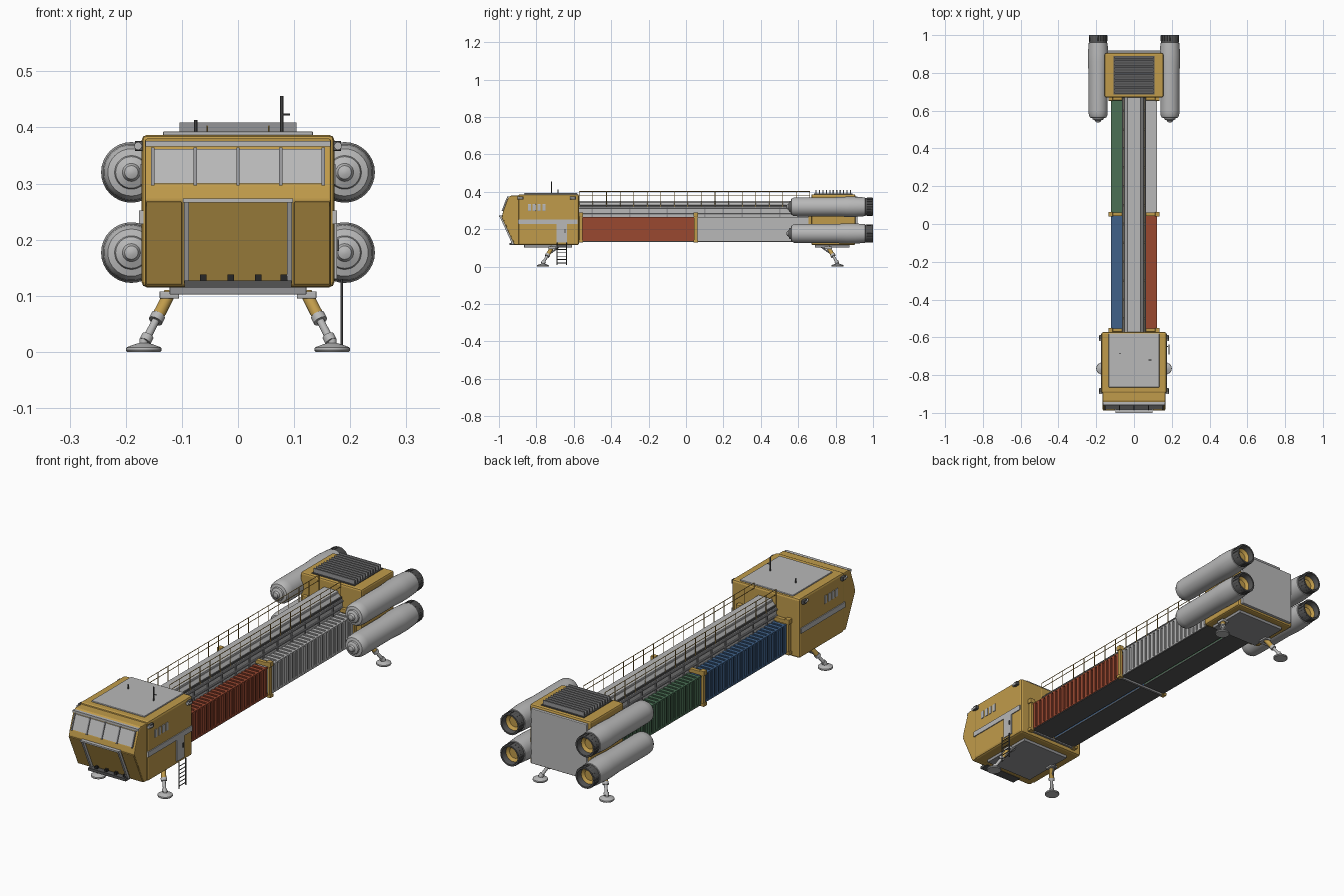
import bpy, bmesh, math
from mathutils import Vector, Matrix

cube = bpy.data.objects.get("Cube")
if cube:
    bpy.data.objects.remove(cube, do_unlink=True)


def material(name, r, g, b):
    m = bpy.data.materials.new(name)
    m.use_nodes = True
    m.diffuse_color = (r, g, b, 1)
    m.node_tree.nodes["Principled BSDF"].inputs["Base Color"].default_value = (r, g, b, 1)
    return m


YELLOW = material("ochre yellow", .53, .33, .07)
LIGHT = material("light grey", .48, .48, .48)
MID = material("mid grey", .3, .3, .31)
DARK = material("dark grey", .09, .09, .09)
BLACK = material("black", .02, .02, .02)
RED = material("rust red", .32, .065, .03)
GREEN = material("dull green", .07, .16, .09)
BLUE = material("dull blue", .05, .12, .25)


def finish(name, bm, mats, bevel=0, smooth=False):
    bmesh.ops.recalc_face_normals(bm, faces=bm.faces)
    mesh = bpy.data.meshes.new(name)
    bm.to_mesh(mesh)
    bm.free()
    ob = bpy.data.objects.new(name, mesh)
    bpy.context.collection.objects.link(ob)
    for m in mats if isinstance(mats, list) else [mats]:
        mesh.materials.append(m)
    if bevel:
        mod = ob.modifiers.new("bevel", 'BEVEL')
        mod.width, mod.segments = bevel, 2
    if smooth:
        bpy.ops.object.select_all(action='DESELECT')
        ob.select_set(True)
        bpy.context.view_layer.objects.active = ob
        bpy.ops.object.shade_smooth_by_angle(angle=math.radians(35))
    return ob


def boxes(name, mat, spans, bevel=0):
    """Each span is x0, x1, y0, y1, z0, z1."""
    bm = bmesh.new()
    for x0, x1, y0, y1, z0, z1 in spans:
        m = Matrix.Translation(((x0 + x1) / 2, (y0 + y1) / 2, (z0 + z1) / 2))
        m = m @ Matrix.Diagonal((abs(x1 - x0), abs(y1 - y0), abs(z1 - z0), 1))
        bmesh.ops.create_cube(bm, size=1, matrix=m)
    return finish(name, bm, mat, bevel)


def tubes(name, mat, rods, sides=8):
    """Each rod is start, end, radius."""
    bm = bmesh.new()
    for a, b, r in rods:
        a, b = Vector(a), Vector(b)
        d = b - a
        m = Matrix.Translation((a + b) / 2) @ d.to_track_quat('Z', 'Y').to_matrix().to_4x4()
        bmesh.ops.create_cone(bm, cap_ends=True, segments=sides, radius1=r, radius2=r,
                              depth=d.length, matrix=m)
    return finish(name, bm, mat, 0, sides > 6)


def prism(name, mat, profile, axis, a, b, bevel=0):
    """Extrude a profile along x (profile is y, z) or along y (profile is x, z)."""
    bm = bmesh.new()
    place = (lambda p, t: (t, p[0], p[1])) if axis == 'x' else (lambda p, t: (p[0], t, p[1]))
    ends = [[bm.verts.new(place(p, t)) for p in profile] for t in (a, b)]
    n = len(profile)
    for ring in ends:
        bm.faces.new(ring)
    for i in range(n):
        j = (i + 1) % n
        bm.faces.new((ends[0][i], ends[0][j], ends[1][j], ends[1][i]))
    return finish(name, bm, mat, bevel)


def lathe(name, mats, profile, centre, axis, rule=None, sides=32):
    """Spin (radius, height) points round the y or z axis."""
    bm = bmesh.new()
    rings = []
    for r, h in profile:
        ring = []
        for k in range(sides):
            c, s = r * math.cos(k * math.tau / sides), r * math.sin(k * math.tau / sides)
            ring.append(bm.verts.new(Vector(centre) + Vector((c, h, s) if axis == 'y' else (c, s, h))))
        rings.append(ring)
    for i in range(len(rings) - 1):
        for k in range(sides):
            j = (k + 1) % sides
            f = bm.faces.new((rings[i][k], rings[i][j], rings[i + 1][j], rings[i + 1][k]))
            f.material_index = rule(i) if rule else 0
    bm.faces.new(rings[0])
    cap = bm.faces.new(rings[-1])
    cap.material_index = rule(len(rings) - 2) if rule else 0
    return finish(name, bm, mats, 0, True)


# Cab: main hull and tapered nose
boxes("cab_hull", YELLOW, [(-.172, .172, -.897, -.572, .115, .387)], .01)
prism("cab_nose", YELLOW, [(-.88, .117), (-.915, .117), (-.984, .27), (-.978, .295),
                          (-.95, .372), (-.935, .38), (-.88, .38)], 'x', -.166, .166, .004)
boxes("roof_plate", LIGHT, [(-.134, .134, -.865, -.58, .385, .393)], .003)
prism("windscreen", LIGHT, [(-.97, .3), (-.981, .3), (-.957, .362), (-.945, .362)], 'x', -.153, .153)
for x in (-.152, -.076, 0, .076, .152):
    prism("window_mullion", MID, [(-.975, .297), (-.986, .297), (-.961, .364), (-.95, .364)],
          'x', x - .003, x + .003)
boxes("window_top_trim", LIGHT, [(-.165, .165, -.957, -.943, .366, .376)])
boxes("nose_rail", LIGHT, [(-.098, .098, -1, -.98, .266, .273)])
for s in (-1, 1):
    prism("nose_upright", LIGHT, [(-.915, .122), (-.93, .122), (-.997, .27), (-.975, .27)],
          'x', s * .087, s * .096)
    prism("nose_side_panel", YELLOW, [(-.91, .12), (-.92, .12), (-.988, .268), (-.97, .268)],
          'x', s * .1, s * .164, .002)
boxes("nose_step", DARK, [(-.095, .095, -.945, -.9, .115, .127)])
boxes("nose_clips", BLACK, [(x - .006, x + .006, -.936, -.915, .127, .138)
                            for x in (-.062, -.013, .036, .082)])

# Cab sides: stripe, small windows, corner lamps
for s in (-1, 1):
    boxes("side_stripe", LIGHT, [(s * .168, s * .176, -.897, -.58, .228, .252)])
    boxes("side_windows", LIGHT, [(s * .168, s * .175, y, y + .017, .298, .334)
                                  for y in (-.846, -.82, -.794, -.768)], .001)
    for y in (-.88, -.6):
        boxes("corner_lamp_bracket", DARK, [(s * .168, s * .184, y - .012, y + .012, .358, .376)], .002)
        tubes("corner_lamp", LIGHT, [((s * .178, y - .02, .367), (s * .178, y + .004, .367), .007)], 12)
boxes("side_door", LIGHT, [(.168, .176, -.692, -.637, .13, .25)])
boxes("door_handle", DARK, [(.175, .18, -.65, -.645, .18, .2)])
tubes("ladder", DARK, [((.185, y, .008), (.185, y, .13), .0025) for y in (-.69, -.64)]
      + [((.185, -.69, .02 + .018 * i), (.185, -.64, .02 + .018 * i), .002) for i in range(6)], 6)
tubes("antennas", DARK, [((.078, -.72, .39), (.078, -.72, .456), .003),
                         ((.078, -.72, .423), (.093, -.72, .423), .002),
                         ((-.075, -.685, .39), (-.075, -.685, .413), .003)], 8)

# Rear engine block with cooling fins and back plate
boxes("rear_block", YELLOW, [(-.155, .155, .67, .905, .115, .387)], .008)
boxes("rear_plate", LIGHT, [(-.14, .14, .9, .918, .125, .375)], .003)
boxes("fin_base", DARK, [(-.108, .108, .685, .89, .385, .39)])
boxes("cooling_fins", MID, [(-.104, .104, .692 + .0185 * i, .698 + .0185 * i, .388, .409)
                            for i in range(11)])
boxes("belly_plates", MID, [(-.122, .122, -.865, -.61, .102, .117),
                            (-.122, .122, .69, .875, .102, .117)], .002)

# Spine with side pipes
prism("spine", LIGHT, [(-.057, .255), (.057, .255), (.057, .318), (.038, .342),
                       (-.038, .342), (-.057, .318)], 'y', -.58, .68)
boxes("spine_deck", LIGHT, [(-.036, .036, -.58, .68, .34, .351)], .002)
for s in (-1, 1):
    tubes("spine_pipes", MID, [((s * .058, -.58, z), (s * .058, .68, z), .005)
                               for z in (.283, .312)], 8)
    boxes("spine_kerb", DARK, [(s * .05, s * .056, -.58, .68, .322, .33)])
boxes("spine_clamps", MID, [(-.061, .061, y - .004, y + .004, .265, .32)
                            for y in [-.5 + .1 * i for i in range(12)]])

# Walkway railings
posts = [-.57 + .0725 * i for i in range(18)]
for s in (-1, 1):
    x = s * .055
    tubes("railing", YELLOW, [((x, y, .32), (x, y, .402), .0016) for y in posts]
          + [((x, posts[0], z), (x, posts[-1], z), .0016) for z in (.378, .402)], 6)

# Corrugated cargo containers
for name, mat, s, y0, y1 in (("red", RED, 1, -.556, .042), ("grey", LIGHT, 1, .062, .66),
                             ("blue", BLUE, -1, -.556, .042), ("green", GREEN, -1, .062, .66)):
    count = 22
    step = (y1 - y0) / count
    spans = [(s * .006, s * .115, y0, y1, .138, .262)]
    spans += [(s * .01, s * .121, y0 + step * (i + .2), y0 + step * (i + .8), .142, .266)
              for i in range(count)]
    spans += [(s * .112, s * .121, y0, y1, z, z + .006) for z in (.137, .26)]
    boxes(name + "_container", mat, spans)
    boxes(name + "_container_floor", DARK, [(s * .006, s * .119, y0, y1, .133, .139)])

# Yellow frames that clamp the containers
for y in (-.562, .052, .664):
    spans = [(-.13, .13, y - .009, y + .009, .266, .284)]
    for s in (-1, 1):
        spans += [(s * .118, s * .13, y - .009, y + .009, .13, .284),
                  (s * .112, s * .135, y - .012, y + .012, .268, .29),
                  (s * .112, s * .135, y - .012, y + .012, .128, .142)]
    boxes("container_frame", YELLOW, spans, .002)
    boxes("frame_tie", MID, [(-.12, .12, y - .005, y + .005, .128, .137)])

# Four thrusters: body with nose cone, then hollow nozzle
body = [(.004, .537), (.012, .54), (.016, .548), (.028, .553), (.03, .56), (.042, .563),
        (.049, .575), (.051, .6), (.051, .8), (.054, .86), (.054, .9), (.05, .958), (.03, .962)]
nozzle = [(.03, .95), (.046, .958), (.048, .966), (.046, .972), (.048, .998), (.047, 1),
          (.04, 1), (.036, .975), (.024, .965)]
for s in (-1, 1):
    for z in (.32, .177):
        lathe("thruster_body", LIGHT, body, (s * .19, 0, z), 'y')
        lathe("thruster_nozzle", [DARK, YELLOW], nozzle, (s * .19, 0, z), 'y',
              lambda i: 1 if i >= 7 else 0)
        tubes("nozzle_ribs", DARK, [((s * .19 + .047 * math.cos(a), .968, z + .047 * math.sin(a)),
                                     (s * .19 + .047 * math.cos(a), .998, z + .047 * math.sin(a)), .002)
                                    for a in [i * math.tau / 20 for i in range(20)]], 4)
        boxes("thruster_mount", MID, [(s * .14, s * .175, .72, .86, z - .02, z + .02)])

# Landing legs
foot = [(.03, 0), (.032, .003), (.031, .008), (.018, .013), (.008, .016), (.007, .024)]
for s in (-1, 1):
    for hip_y, foot_y in ((-.715, -.765), (.76, .81)):
        hip, ankle = Vector((s * .122, hip_y, .104)), Vector((s * .166, foot_y, .018))
        knee = hip.lerp(ankle, .5)
        boxes("leg_mount", LIGHT, [(s * .105, s * .14, hip_y - .02, hip_y + .02, .095, .108)], .002)
        tubes("upper_leg", YELLOW, [(hip, knee, .011)], 12)
        tubes("lower_leg", LIGHT, [(knee, ankle, .007), (hip.lerp(ankle, .45), hip.lerp(ankle, .57), .013),
                                   (hip.lerp(ankle, .88), ankle, .011)], 12)
        tubes("leg_strut", MID, [((s * .115, hip_y + (hip_y - foot_y) * .7, .104), knee, .004)], 8)
        lathe("foot_pad", LIGHT, foot, (s * .168, foot_y, 0), 'z')
